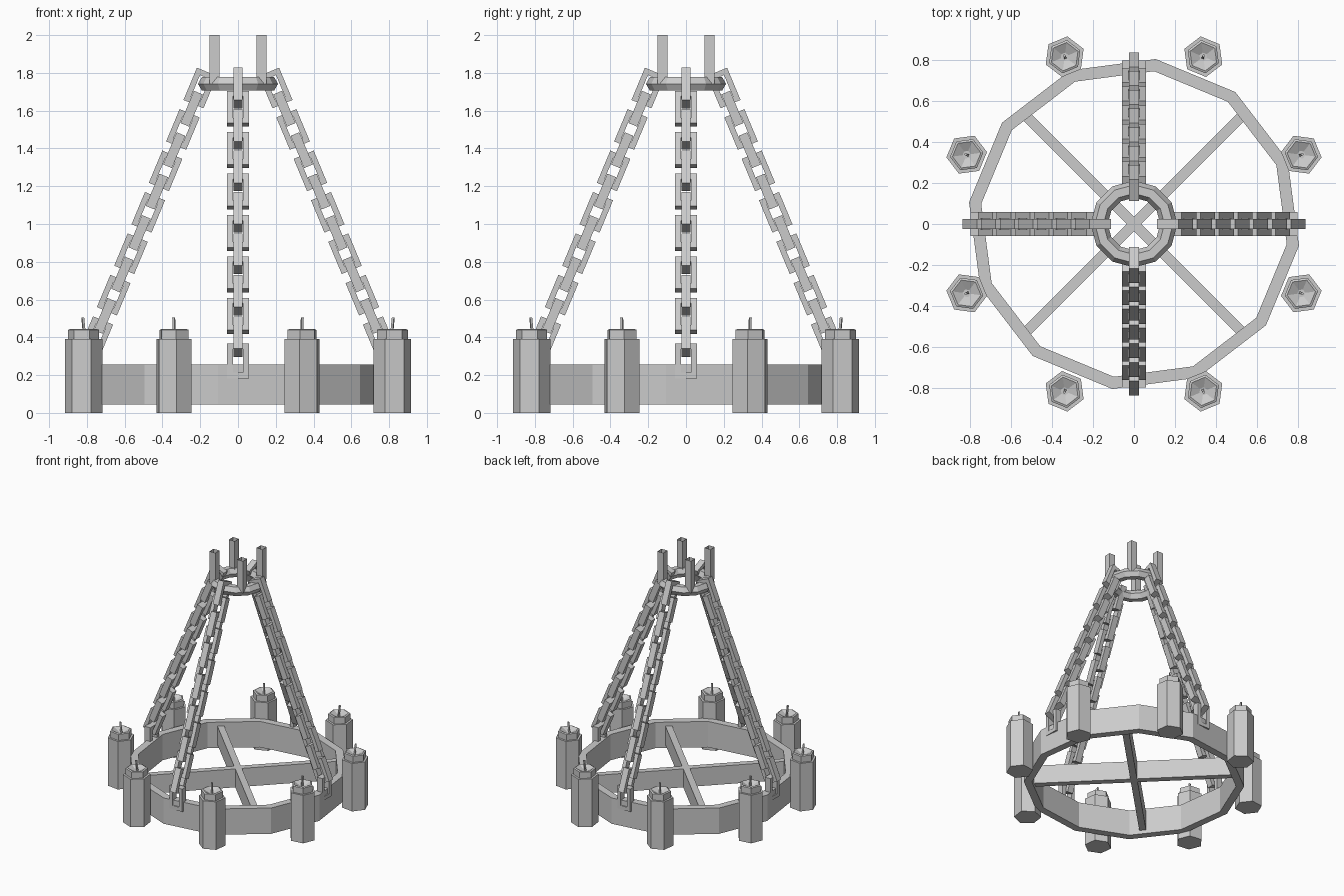
import bpy, bmesh
from math import cos, sin, radians, pi, atan2
from mathutils import Matrix, Vector

if "Cube" in bpy.data.objects:
    bpy.data.objects.remove(bpy.data.objects["Cube"])


def finish(bm, name, smooth=False):
    bmesh.ops.recalc_face_normals(bm, faces=bm.faces)
    me = bpy.data.meshes.new(name)
    bm.to_mesh(me)
    bm.free()
    ob = bpy.data.objects.new(name, me)
    bpy.context.collection.objects.link(ob)
    for p in me.polygons:
        p.use_smooth = smooth
    return ob


def loft(bm, rows, close_rows, mat=Matrix()):
    """Skin rows of points; every row is a closed loop."""
    vs = [[bm.verts.new(mat @ Vector(p)) for p in r] for r in rows]
    m, n = len(vs), len(vs[0])
    for i in range(m if close_rows else m - 1):
        a, b = vs[i], vs[(i + 1) % m]
        for j in range(n):
            k = (j + 1) % n
            bm.faces.new((a[j], a[k], b[k], b[j]))
    return vs


def lathe(bm, profile, sides, phase=0.0, closed=False, mat=Matrix()):
    rows = [[(r * cos(phase + 2 * pi * j / sides), r * sin(phase + 2 * pi * j / sides), z)
             for j in range(sides)] for r, z in profile]
    return loft(bm, rows, closed, mat)


def box(bm, size, mat):
    bmesh.ops.create_cube(bm, size=1, matrix=mat @ Matrix.Diagonal((*size, 1)))


# main twelve-sided hoop
bm = bmesh.new()
lathe(bm, [(.813, .045), (.813, .255), (.753, .255), (.753, .045)], 12, radians(22.5), True)
finish(bm, "main_hoop")

# crossed spokes
for i, a in enumerate((45, 135)):
    bm = bmesh.new()
    box(bm, (1.5, .05, .15), Matrix.Translation((0, 0, .15)) @ Matrix.Rotation(radians(a), 4, 'Z'))
    finish(bm, f"spoke_{i + 1}")

# candle holders with candles and wicks
for i in range(8):
    a = radians(22.5 + 45 * i)
    pos = Matrix.Translation((.885 * cos(a), .885 * sin(a), 0)) @ Matrix.Rotation(a, 4, 'Z')
    bm = bmesh.new()
    rows = lathe(bm, [(.1, 0), (.1, .39)], 6, radians(30), mat=pos)
    for r in rows:
        bm.faces.new(r)
    finish(bm, f"candle_holder_{i + 1}")

    bm = bmesh.new()
    rows = lathe(bm, [(.082, .385), (.082, .44), (.07, .445), (.02, .42)], 6, radians(30), mat=pos)
    bm.faces.new(rows[-1])
    finish(bm, f"candle_{i + 1}")

    bm = bmesh.new()
    box(bm, (.012, .012, .09), pos @ Matrix.Translation((0, 0, .46)) @ Matrix.Rotation(radians(6), 4, 'Y'))
    finish(bm, f"wick_{i + 1}")

# small top ring
bm = bmesh.new()
lathe(bm, [(.17 + .042 * cos(k * pi / 3), 1.742 + .042 * sin(k * pi / 3)) for k in range(6)], 12, 0, True)
finish(bm, "top_ring")

# open square hanger tubes
for sx in (-1, 1):
    for sy in (-1, 1):
        bm = bmesh.new()
        lathe(bm, [(.037, 1.74), (.037, 2.0)], 4, radians(45),
              mat=Matrix.Translation((.125 * sx, .125 * sy, 0)))
        finish(bm, f"hanger_tube_{sx + 1}{sy + 1}")


def link(bm, mat, length=.185, width=.115, rail=.03, depth=.05):
    """Rectangular chain link lying in local XZ, long along Z."""
    rows = []
    for sx, sz in ((1, 1), (-1, 1), (-1, -1), (1, -1)):
        xo, zo, d = width / 2, length / 2, depth / 2
        xi, zi = xo - rail, zo - rail
        rows.append([(sx * xo, d, sz * zo), (sx * xo, -d, sz * zo),
                     (sx * xi, -d, sz * zi), (sx * xi, d, sz * zi)])
    loft(bm, rows, True, mat)


# four chains of alternating links, ending in a link set into the hoop
top, low = Vector((.2, 0, 1.72)), Vector((.75, 0, .404))
lean = atan2(top.x - low.x, top.z - low.z)
for c in range(4):
    turn = Matrix.Rotation(c * pi / 2, 4, 'Z')
    bm = bmesh.new()
    for k in range(13):
        m = turn @ Matrix.Translation(top.lerp(low, k / 12)) @ Matrix.Rotation(lean, 4, 'Y')
        link(bm, m @ Matrix.Rotation(k % 2 * pi / 2, 4, 'Z'))
    link(bm, turn @ Matrix.Translation((.775, 0, .275)) @ Matrix.Rotation(pi / 2, 4, 'Z'))
    finish(bm, f"chain_{c + 1}")
